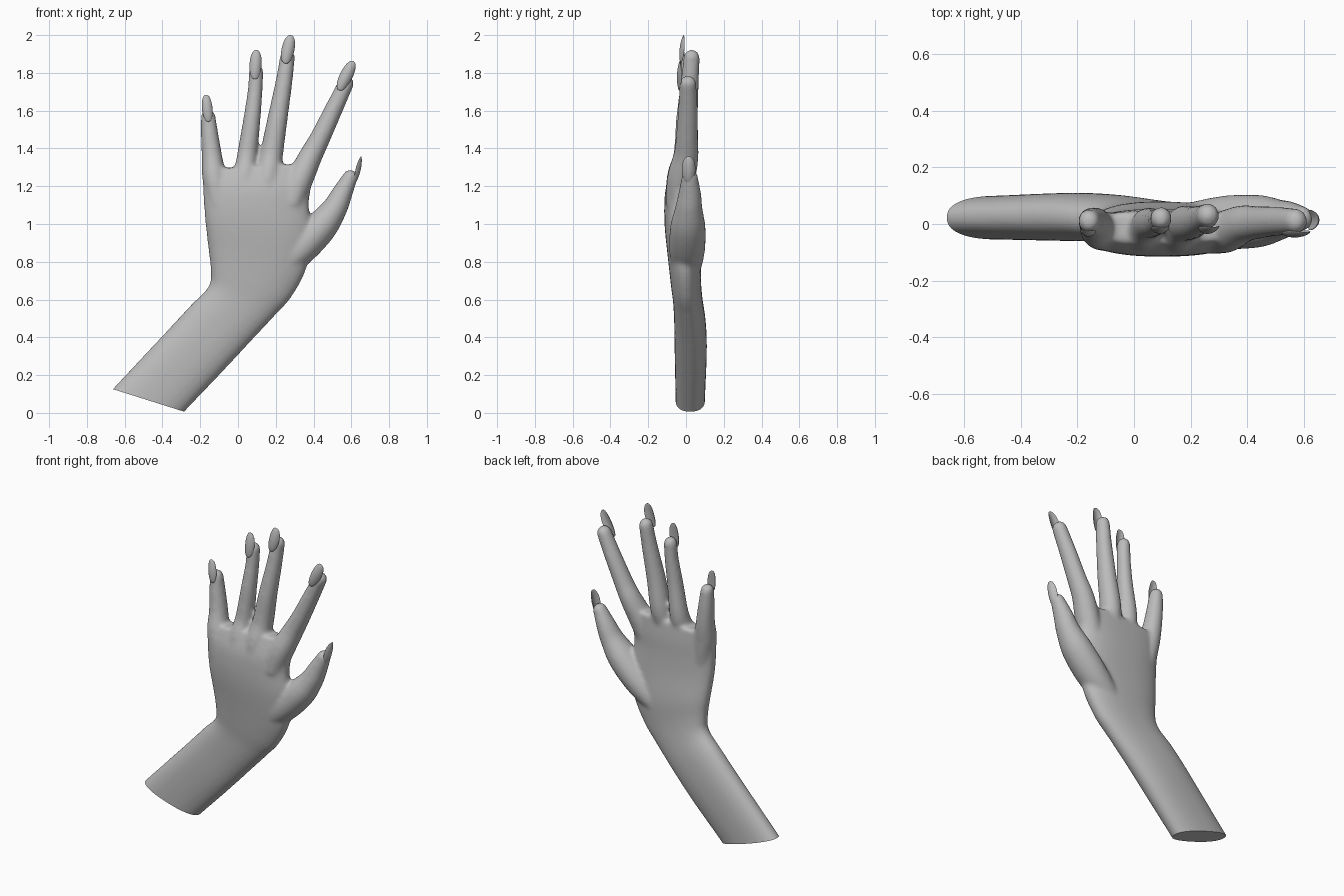
import bpy, bmesh, math
from mathutils import Vector, Matrix

cube = bpy.data.objects.get("Cube")
if cube:
    bpy.data.objects.remove(cube, do_unlink=True)

grey = bpy.data.materials.new("plain grey")
grey.use_nodes = True
grey.diffuse_color = (0.5, 0.5, 0.5, 1)
grey.node_tree.nodes["Principled BSDF"].inputs["Base Color"].default_value = (0.5, 0.5, 0.5, 1)


def make_object(name, bm):
    bmesh.ops.recalc_face_normals(bm, faces=bm.faces)
    mesh = bpy.data.meshes.new(name)
    bm.to_mesh(mesh)
    bm.free()
    mesh.materials.append(grey)
    obj = bpy.data.objects.new(name, mesh)
    bpy.context.collection.objects.link(obj)
    return obj


def select(obj):
    bpy.ops.object.select_all(action="DESELECT")
    obj.select_set(True)
    bpy.context.view_layer.objects.active = obj


def refine(rows, steps=5):
    """Smooth curve through rows of numbers."""
    out = []
    for i in range(len(rows) - 1):
        quad = [rows[max(0, i - 1)], rows[i], rows[i + 1], rows[min(len(rows) - 1, i + 2)]]
        for s in range(steps):
            t = s / steps
            out.append([0.5 * (2 * b + (c - a) * t + (2 * a - 5 * b + 4 * c - d) * t * t
                               + (3 * b - a - 3 * c + d) * t ** 3) for a, b, c, d in zip(*quad)])
    return out + [list(rows[-1])]


def skin(bm, rings):
    """Closed tube through rings of points."""
    loops = [[bm.verts.new(p) for p in ring] for ring in rings]
    n = len(loops[0])
    for lo, hi in zip(loops, loops[1:]):
        for k in range(n):
            bm.faces.new((lo[k], lo[(k + 1) % n], hi[(k + 1) % n], hi[k]))
    bm.faces.new(loops[0][::-1])
    bm.faces.new(loops[-1])


def slab(bm, rows, sides=40, power=0.85):
    """Flattened tube: left x, left z, right x, right z, front y, back y."""
    rings = []
    for lx, lz, rx, rz, front, back in refine(rows):
        mid = Vector(((lx + rx) / 2, (front + back) / 2, (lz + rz) / 2))
        across = Vector(((rx - lx) / 2, 0, (rz - lz) / 2))
        ring = []
        for k in range(sides):
            a = math.tau * k / sides
            c, s = (math.copysign(abs(f) ** power, f) for f in (math.cos(a), math.sin(a)))
            ring.append(mid + across * c + Vector((0, s * (back - front) / 2, 0)))
        rings.append(ring)
    skin(bm, rings)


def digit(bm, rows, depth=1.08, sides=24):
    """Round finger: x, y, z, radius, finished with a domed tip."""
    path = refine(rows)
    end, before = Vector(path[-1][:3]), Vector(path[-2][:3])
    way, r = (end - before).normalized(), path[-1][3]
    for a in (0.4, 0.75, 1.05, 1.3, 1.48):
        path.append([*(end + way * r * math.sin(a)), r * math.cos(a)])
    points = [Vector(p[:3]) for p in path]
    rings = []
    for i, p in enumerate(path):
        way = points[min(i + 1, len(path) - 1)] - points[max(i - 1, 0)]
        side = Vector((way.z, 0, -way.x)).normalized()
        front = way.cross(side).normalized()
        r = p[3] + 0.002
        rings.append([points[i] + side * r * math.cos(math.tau * k / sides)
                      + front * r * depth * math.sin(math.tau * k / sides) for k in range(sides)])
    skin(bm, rings)


# Forearm, wrist and palm, running past the cut at the bottom
body = bmesh.new()
slab(body, [
    (-0.73, 0.05, -0.35, -0.07, -0.055, 0.10),
    (-0.66, 0.13, -0.28, 0.01, -0.055, 0.10),
    (-0.37, 0.44, -0.09, 0.21, -0.06, 0.11),
    (-0.25, 0.57, 0.05, 0.36, -0.062, 0.105),
    (-0.155, 0.67, 0.19, 0.51, -0.068, 0.088),
    (-0.145, 0.76, 0.28, 0.61, -0.08, 0.08),
    (-0.157, 0.87, 0.36, 0.76, -0.095, 0.078),
    (-0.172, 1.00, 0.39, 0.95, -0.112, 0.062),
    (-0.18, 1.10, 0.375, 1.10, -0.115, 0.055),
    (-0.186, 1.20, 0.385, 1.20, -0.105, 0.053),
    (-0.185, 1.29, 0.365, 1.32, -0.07, 0.045)])

# Four fingers and the thumb
digit(body, [(-0.10, -0.03, 1.10, 0.06), (-0.125, -0.02, 1.24, 0.062), (-0.137, 0, 1.35, 0.053),
             (-0.15, 0.008, 1.47, 0.045), (-0.158, 0.01, 1.57, 0.037)])
digit(body, [(0.02, -0.045, 1.10, 0.06), (0.035, -0.03, 1.25, 0.058), (0.048, 0, 1.36, 0.052),
             (0.073, 0.005, 1.55, 0.044), (0.09, 0.015, 1.70, 0.038), (0.096, 0.02, 1.81, 0.036)])
digit(body, [(0.14, -0.045, 1.10, 0.06), (0.16, -0.03, 1.25, 0.064), (0.178, 0, 1.37, 0.059),
             (0.208, 0.005, 1.55, 0.052), (0.243, 0.02, 1.75, 0.043), (0.262, 0.03, 1.885, 0.038)])
digit(body, [(0.28, -0.04, 1.10, 0.06), (0.33, -0.025, 1.24, 0.068), (0.385, 0, 1.36, 0.06),
             (0.432, 0.005, 1.45, 0.053), (0.508, 0.01, 1.61, 0.046), (0.572, 0.01, 1.745, 0.04)])
digit(body, [(0.16, 0, 0.72, 0.06), (0.31, 0.005, 0.85, 0.085), (0.435, 0.01, 0.98, 0.085),
             (0.51, 0.015, 1.08, 0.066), (0.55, 0.02, 1.16, 0.054), (0.595, 0.02, 1.25, 0.038)])
hand = make_object("hand", body)

# Fuse the parts into one soft skin
select(hand)
fuse = hand.modifiers.new("fuse", "REMESH")
fuse.mode = "VOXEL"
fuse.voxel_size = 0.01
soften = hand.modifiers.new("soften", "SMOOTH")
soften.iterations = 14
for name in ("fuse", "soften"):
    bpy.ops.object.modifier_apply(modifier=name)

# Clean cut through the forearm
bm = bmesh.new()
bm.from_mesh(hand.data)
cut = bmesh.ops.bisect_plane(bm, geom=bm.verts[:] + bm.edges[:] + bm.faces[:],
                             plane_co=(-0.28, 0, 0.005), plane_no=(0.12, 0, 0.38), clear_inner=True)
rim = [e for e in cut["geom_cut"] if isinstance(e, bmesh.types.BMEdge)]
bmesh.ops.holes_fill(bm, edges=rim, sides=0)
bm.to_mesh(hand.data)
bm.free()
hand.data.materials.clear()
hand.data.materials.append(grey)
select(hand)
bpy.ops.object.shade_smooth_by_angle(angle=math.radians(50))


def nail(name, centre, width, length, lean, pitch, turn=0):
    """Thin arched nail; lean tilts it sideways, pitch forward, turn about its length."""
    bm = bmesh.new()
    bmesh.ops.create_uvsphere(bm, u_segments=24, v_segments=16, radius=1)
    for v in bm.verts:
        x, y, z = v.co
        x = math.copysign(abs(x) ** 0.85, x) * width
        v.co = (x, y * 0.008 + x * x * 14 + z * z * 0.006, z * length)
    spin = (Matrix.Rotation(lean, 4, "Y") @ Matrix.Rotation(pitch, 4, "X")
            @ Matrix.Rotation(turn, 4, "Z"))
    bmesh.ops.transform(bm, matrix=Matrix.Translation(centre) @ spin, verts=bm.verts)
    obj = make_object(name, bm)
    select(obj)
    bpy.ops.object.shade_smooth_by_angle(angle=math.radians(50))


nail("little_nail", (-0.163, -0.036, 1.613), 0.028, 0.072, -0.1, -0.08)
nail("ring_nail", (0.093, -0.026, 1.845), 0.032, 0.078, 0.06, -0.1)
nail("middle_nail", (0.265, -0.026, 1.925), 0.034, 0.077, 0.2, -0.1)
nail("index_nail", (0.573, -0.04, 1.785), 0.034, 0.086, 0.46, -0.03)
nail("thumb_nail", (0.641, 0.014, 1.285), 0.036, 0.073, 0.23, 0, math.pi / 2)
